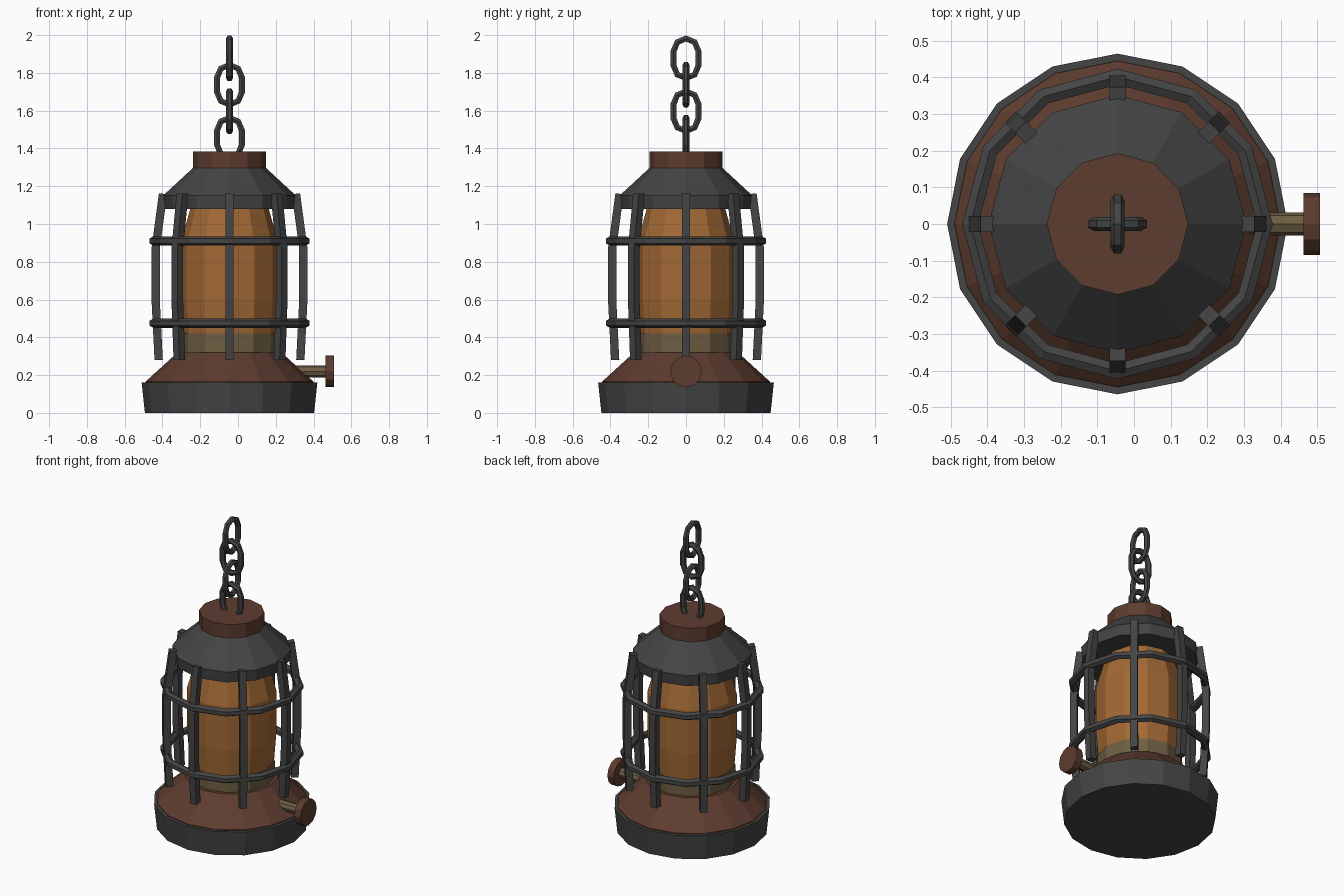
import bpy, bmesh, math
from mathutils import Vector, Matrix

if "Cube" in bpy.data.objects:
    bpy.data.objects.remove(bpy.data.objects["Cube"])

CX = -0.045  # lantern axis


def material(name, rgb):
    m = bpy.data.materials.new(name)
    m.diffuse_color = (*rgb, 1)
    m.use_nodes = True
    m.node_tree.nodes["Principled BSDF"].inputs["Base Color"].default_value = m.diffuse_color
    return m


IRON = material("dark iron", (0.058, 0.058, 0.058))
RUST = material("rust brown", (0.11, 0.045, 0.028))
AMBER = material("amber glass", (0.36, 0.14, 0.035))
BRASS = material("dull brass", (0.155, 0.112, 0.055))


def finish(bm, name, mat):
    bmesh.ops.recalc_face_normals(bm, faces=bm.faces)
    me = bpy.data.meshes.new(name)
    bm.to_mesh(me)
    bm.free()
    me.materials.append(mat)
    ob = bpy.data.objects.new(name, me)
    bpy.context.collection.objects.link(ob)
    return ob


def lathe(name, profile, sides, mat, matrix=None):
    """Closed solid of revolution from (radius, height) pairs."""
    bm = bmesh.new()
    rings = []
    for r, z in profile:
        rings.append([bm.verts.new((r * math.cos(2 * math.pi * i / sides),
                                    r * math.sin(2 * math.pi * i / sides), z))
                      for i in range(sides)])
    for a, b in zip(rings, rings[1:]):
        for i in range(sides):
            j = (i + 1) % sides
            bm.faces.new((a[i], a[j], b[j], b[i]))
    bm.faces.new(rings[0])
    bm.faces.new(rings[-1])
    bm.transform(matrix or Matrix.Translation((CX, 0, 0)))
    return finish(bm, name, mat)


def sweep(name, path, normal, radius, sides, mat, closed, matrix):
    """Tube along a planar path; normal is the plane's normal."""
    bm = bmesh.new()
    n, count = Vector(normal), len(path)
    pts = [Vector(p) for p in path]
    rings = []
    for k, p in enumerate(pts):
        if closed:
            t = pts[(k + 1) % count] - pts[k - 1]
        else:
            t = pts[min(k + 1, count - 1)] - pts[max(k - 1, 0)]
        side = t.normalized().cross(n)
        angles = [2 * math.pi * (i + 0.5) / sides for i in range(sides)]
        rings.append([bm.verts.new(p + radius * (side * math.cos(a) + n * math.sin(a)))
                      for a in angles])
    for k in range(count if closed else count - 1):
        a, b = rings[k], rings[(k + 1) % count]
        for i in range(sides):
            j = (i + 1) % sides
            bm.faces.new((a[i], a[j], b[j], b[i]))
    if not closed:
        bm.faces.new(rings[0])
        bm.faces.new(rings[-1])
    bm.transform(matrix)
    return finish(bm, name, mat)


# Body, from the bottom up
lathe("base", [(0.448, 0), (0.465, 0.16)], 16, IRON)
lathe("base_cone", [(0.445, 0.155), (0.445, 0.165), (0.275, 0.32)], 16, RUST)
lathe("burner_collar", [(0.255, 0.31), (0.255, 0.42)], 12, BRASS)
lathe("glass", [(0.25, 0.415), (0.264, 0.6), (0.264, 0.88), (0.205, 1.09)], 12, AMBER)
lathe("roof", [(0.345, 1.08), (0.352, 1.15), (0.19, 1.30)], 12, IRON)
lathe("cap", [(0.193, 1.295), (0.193, 1.385)], 12, RUST)

# Cage: eight bent bars and two hoops
bar = [(0.375, 0, 0.28), (0.391, 0, 0.6), (0.391, 0, 0.87), (0.352, 0, 1.16)]
for i in range(8):
    m = Matrix.Translation((CX, 0, 0)) @ Matrix.Rotation(i * math.pi / 4, 4, 'Z')
    sweep(f"cage_bar_{i + 1}", bar, (0, 1, 0), 0.031, 4, IRON, False, m)
for label, z in (("lower", 0.475), ("upper", 0.91)):
    hoop = [(0.402 * math.cos(i * math.pi / 6), 0.402 * math.sin(i * math.pi / 6), 0)
            for i in range(12)]
    sweep(f"{label}_hoop", hoop, (0, 0, 1), 0.025, 6, IRON, True,
          Matrix.Translation((CX, 0, z)))

# Wick knob on the right side
turn = Matrix.Translation((0, 0, 0.22)) @ Matrix.Rotation(math.pi / 2, 4, 'Y')
lathe("knob_stem", [(0.032, 0.3), (0.032, 0.47)], 8, BRASS, turn)
lathe("knob", [(0.084, 0.463), (0.084, 0.508)], 12, RUST, turn)

# Chain: four stadium links, each turned a quarter
link = []
for end in (1, -1):
    for i in range(5):
        a = i * math.pi / 4
        link.append((end * 0.065 * math.cos(a), 0, end * (0.04 + 0.065 * math.sin(a))))
for i in range(4):
    m = Matrix.Translation((CX, 0, 1.877 - 0.14 * i))
    if i % 2 == 0:
        m = m @ Matrix.Rotation(math.pi / 2, 4, 'Z')
    sweep(f"chain_link_{i + 1}", link, (0, 1, 0), 0.0185, 6, IRON, True, m)
